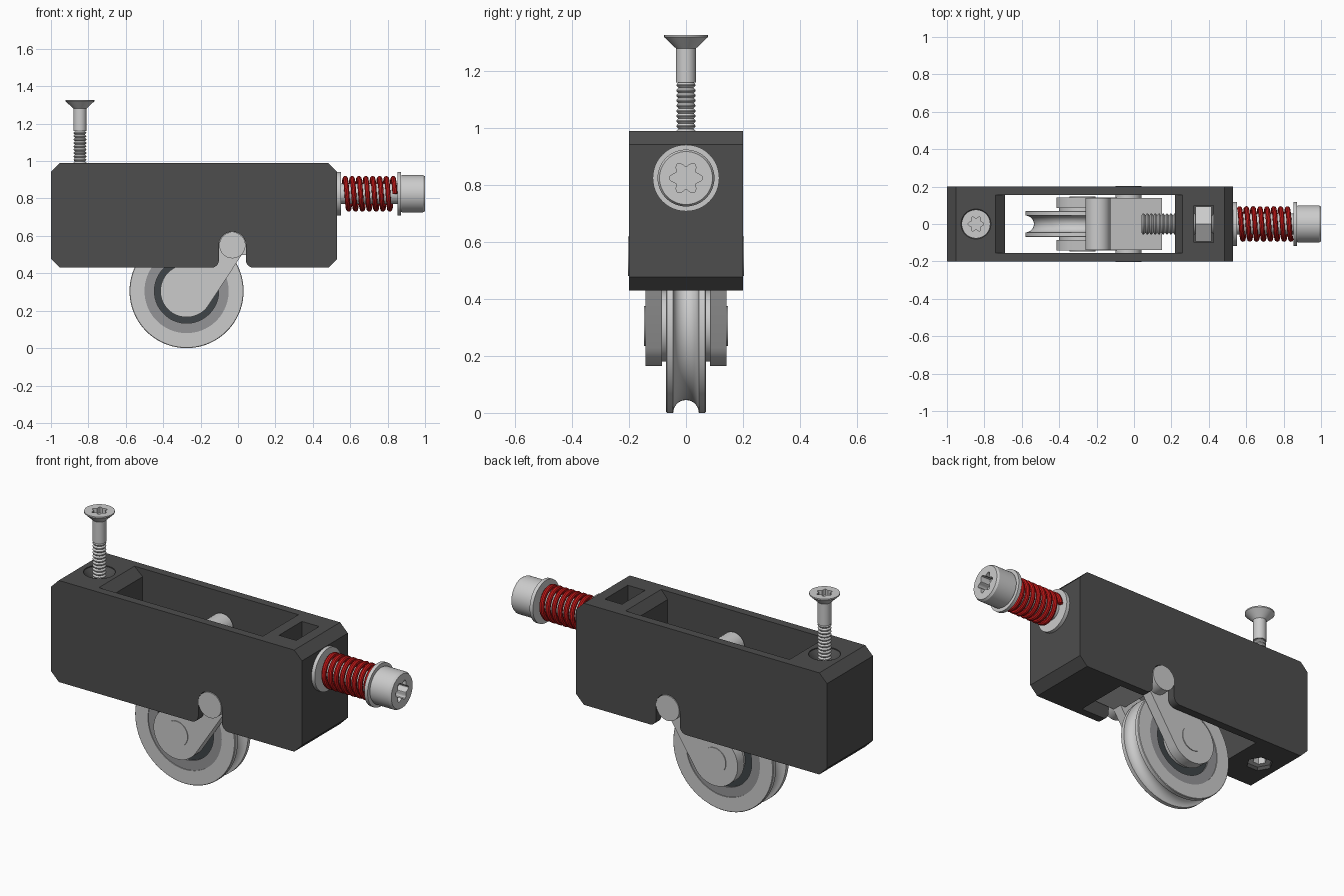
import bpy, bmesh
from math import pi, sin, cos, acos, atan2, hypot, radians

if "Cube" in bpy.data.objects:
    bpy.data.objects.remove(bpy.data.objects["Cube"])

MAP = {'X': lambda a, b, h: (h, a, b), 'Y': lambda a, b, h: (a, h, b), 'Z': lambda a, b, h: (a, b, h)}


def material(name, col):
    m = bpy.data.materials.new(name)
    m.diffuse_color = (*col, 1)
    m.use_nodes = True
    m.node_tree.nodes["Principled BSDF"].inputs["Base Color"].default_value = m.diffuse_color
    return m


DARK = material("dark_plastic", (0.075, 0.075, 0.075))
RED = material("red_spring", (0.6, 0.01, 0.01))
STEEL = material("bearing_steel", (0.3, 0.3, 0.31))
SEAL = material("seal_rubber", (0.05, 0.06, 0.065))


def finish(name, bm, loc, mat):
    bmesh.ops.remove_doubles(bm, verts=bm.verts, dist=1e-5)
    bmesh.ops.recalc_face_normals(bm, faces=bm.faces)
    me = bpy.data.meshes.new(name)
    bm.to_mesh(me)
    bm.free()
    ob = bpy.data.objects.new(name, me)
    ob.location = loc
    bpy.context.collection.objects.link(ob)
    if mat:
        me.materials.append(mat)
    return ob


def prism(name, pts, lo, hi, axis='Y', loc=(0, 0, 0), mat=None):
    bm = bmesh.new()
    ends = [[bm.verts.new(MAP[axis](a, b, h)) for a, b in pts] for h in (lo, hi)]
    for e in ends:
        bm.faces.new(e)
    for i in range(len(pts)):
        j = (i + 1) % len(pts)
        bm.faces.new((ends[0][i], ends[0][j], ends[1][j], ends[1][i]))
    return finish(name, bm, loc, mat)


def lathe(name, prof, axis, loc=(0, 0, 0), n=48, phase=0, closed=False, mat=None):
    """Spin (radius, height) points about an axis."""
    bm = bmesh.new()
    rows = []
    for r, h in prof:
        if r == 0:
            rows.append([bm.verts.new(MAP[axis](0, 0, h))] * n)
        else:
            rows.append([bm.verts.new(MAP[axis](r * cos(phase + 2 * pi * i / n), r * sin(phase + 2 * pi * i / n), h))
                         for i in range(n)])
    for k in range(len(rows) - (0 if closed else 1)):
        p, q = rows[k], rows[(k + 1) % len(rows)]
        for i in range(n):
            j = (i + 1) % n
            vs = list(dict.fromkeys((p[i], p[j], q[j], q[i])))
            if len(vs) > 2:
                bm.faces.new(vs)
    return finish(name, bm, loc, mat)


def cyl(name, r, lo, hi, axis, loc, **k):
    return lathe(name, [(0, lo), (r, lo), (r, hi), (0, hi)], axis, loc, **k)


def ring(name, r0, r1, lo, hi, axis, loc, **k):
    return lathe(name, [(r0, lo), (r1, lo), (r1, hi), (r0, hi)], axis, loc, closed=True, **k)


def cut(ob, *cutters):
    for c in cutters:
        m = ob.modifiers.new("cut", 'BOOLEAN')
        m.operation, m.solver, m.object = 'DIFFERENCE', 'EXACT', c
        bpy.context.view_layer.objects.active = ob
        bpy.ops.object.modifier_apply(modifier=m.name)
        bpy.data.objects.remove(c)


def arc(cx, cz, r, a0, a1, n=12):
    return [(cx + r * cos(radians(a0 + (a1 - a0) * i / n)), cz + r * sin(radians(a0 + (a1 - a0) * i / n)))
            for i in range(n + 1)]


def rect(a0, b0, a1, b1):
    return [(a0, b0), (a1, b0), (a1, b1), (a0, b1)]


def star(r):
    return [(r * (0.84 + 0.16 * cos(6 * t)) * cos(t), r * (0.84 + 0.16 * cos(6 * t)) * sin(t))
            for t in (2 * pi * i / 72 for i in range(72))]


def thread(lo, hi, r0, r1, pitch):
    pts, n = [], round((hi - lo) / pitch)
    for i in range(n):
        h = lo + i * pitch
        pts += [(r0, h), (r1, h + 0.4 * pitch), (r1, h + 0.6 * pitch)]
    return pts + [(r0, hi)]


WX, WZ = -0.275, 0.305       # wheel centre
PX, PZ = -0.03, 0.55         # pivot centre
SX, SZ = -0.845, 0.825       # upright screw x, adjusting screw height

# Housing: chamfered block with pivot slot in its lower edge
c = 0.047
outline = ([(-1, 0.43 + c), (-1 + c, 0.43)] + arc(-0.142, 0.47, 0.04, -90, 0, 6)
           + arc(PX, PZ, 0.072, 180, 0, 20) + arc(0.082, 0.47, 0.04, 180, 270, 6)
           + [(0.53 - c, 0.43), (0.53, 0.43 + c), (0.53, 0.99 - c), (0.53 - c, 0.99), (-1 + c, 0.99), (-1, 0.99 - c)])
body = prism("housing", outline, -0.2, 0.2, mat=DARK)
cavity = [(-0.69, 0.4), (0.22, 0.4), (0.22, 0.945), (0.26, 0.99), (0.30, 1.035),
          (-0.785, 1.035), (-0.74, 0.99), (-0.69, 0.945)]
cut(body,
    prism("cavity_cutter", cavity, -0.155, 0.155),
    prism("nut_pocket_cutter", rect(0.32, -0.1, 0.425, 0.1), 0.7, 1.1, 'Z'),
    cyl("bore_cutter", 0.062, 0.1, 0.7, 'X', (0, 0, SZ)),
    lathe("countersink_cutter", [(0, 0.3), (0.042, 0.3), (0.042, 0.945), (0.08, 0.985), (0.08, 1.1), (0, 1.1)],
          'Z', (SX, 0, 0)),
    cyl("hex_pocket_cutter", 0.07, 0.3, 0.52, 'Z', (SX, 0, 0), n=6))

# Nuts
ring("lower_nut", 0.036, 0.068, 0.45, 0.515, 'Z', (SX, 0, 0), n=6)
ring("adjusting_nut", 0.05, 0.107, 0.33, 0.415, 'X', (0, 0, SZ), n=6, phase=pi / 6)

# Upright countersunk screw
fix = lathe("mounting_screw", [(0, 0.89)] + thread(0.89, 1.16, 0.027, 0.034, 0.018)
            + [(0.035, 1.16), (0.035, 1.28), (0.077, 1.32), (0.077, 1.327), (0, 1.327)], 'Z', (SX, 0, 0), n=32)
cut(fix, prism("drive_cutter", star(0.042), 1.295, 1.4, 'Z', (SX, 0, 0)))

# Adjusting screw, washers and spring
adj = lathe("adjusting_screw", [(0, 0.04)] + thread(0.04, 0.46, 0.046, 0.057, 0.021)
            + [(0.055, 0.465), (0.055, 0.87), (0.095, 0.87), (0.1, 0.878), (0.1, 0.988), (0.093, 1.0), (0, 1.0)],
            'X', (0, 0, SZ))
cut(adj, prism("drive_cutter", star(0.058), 0.94, 1.1, 'X', (0, 0, SZ)))
for nm, x in (("inner_washer", 0.53), ("outer_washer", 0.852)):
    ring(nm, 0.056, 0.117, x, x + 0.02, 'X', (0, 0, SZ))

cu = bpy.data.curves.new("spring", 'CURVE')
cu.dimensions, cu.bevel_depth, cu.bevel_resolution, cu.use_fill_caps = '3D', 0.0135, 3, True
sp, N, turns = cu.splines.new('POLY'), 256, 7.5
sp.points.add(N)
for i, p in enumerate(sp.points):
    t = 2 * pi * turns * i / N
    p.co = (0.564 + 0.275 * i / N, 0.082 * cos(t), SZ + 0.082 * sin(t), 1)
cu.materials.append(RED)
spring = bpy.data.objects.new("spring", cu)
bpy.context.collection.objects.link(spring)
bpy.context.view_layer.objects.active = spring
spring.select_set(True)
bpy.ops.object.convert(target='MESH')

# Grooved wheel and its bearing
W = (WX, 0, WZ)
groove = [(0.305 - 0.045 * sin(pi * i / 14), -0.045 * cos(pi * i / 14)) for i in range(15)]
lathe("grooved_wheel", [(0.225, -0.07), (0.302, -0.07), (0.305, -0.067)] + groove
      + [(0.305, 0.067), (0.302, 0.07), (0.225, 0.07)], 'Y', W, n=96, closed=True)
ring("bearing_ring", 0.172, 0.226, -0.066, 0.066, 'Y', W, n=72, mat=STEEL)
ring("bearing_seal", 0.11, 0.174, -0.056, 0.056, 'Y', W, n=72, mat=SEAL)
cyl("axle", 0.07, -0.147, 0.147, 'Y', W)

# Fork arms (tapered links), spacers and pivot stubs on both sides
a = atan2(PZ - WZ, PX - WX)
b = acos((0.14 - 0.07) / hypot(PX - WX, PZ - WZ))
da, db = a * 180 / pi, b * 180 / pi
link = arc(WX, WZ, 0.14, da + db, da + 360 - db, 28) + arc(PX, PZ, 0.07, da - db, da + db, 16)
for side, s in (("front", -1), ("back", 1)):
    prism(side + "_fork_arm", link, *sorted((s * 0.085, s * 0.143)))
    ring(side + "_spacer", 0.06, 0.125, *sorted((s * 0.05, s * 0.086)), 'Y', W)
    cyl(side + "_pivot", 0.07, *sorted((s * 0.09, s * 0.203)), 'Y', (PX, 0, PZ))

# Crank joining the arms: clears the wheel, rises to the adjusting screw
crank = (arc(WX, WZ, 0.325, 87, 36, 14) + [(0.15, 0.5), (0.15, 0.64), (-0.125, 0.72)]
         + arc(-0.193, 0.815, 0.067, 0, 180, 16))
prism("crank", crank, -0.14, 0.14)

# Smooth rounded surfaces, keep edges crisp
for o in bpy.context.scene.objects:
    o.select_set(o.type == 'MESH')
bpy.context.view_layer.objects.active = body
bpy.ops.object.shade_smooth_by_angle(angle=radians(30))
for nm in ("lower_nut", "adjusting_nut"):
    bpy.data.objects[nm].data.shade_flat()
